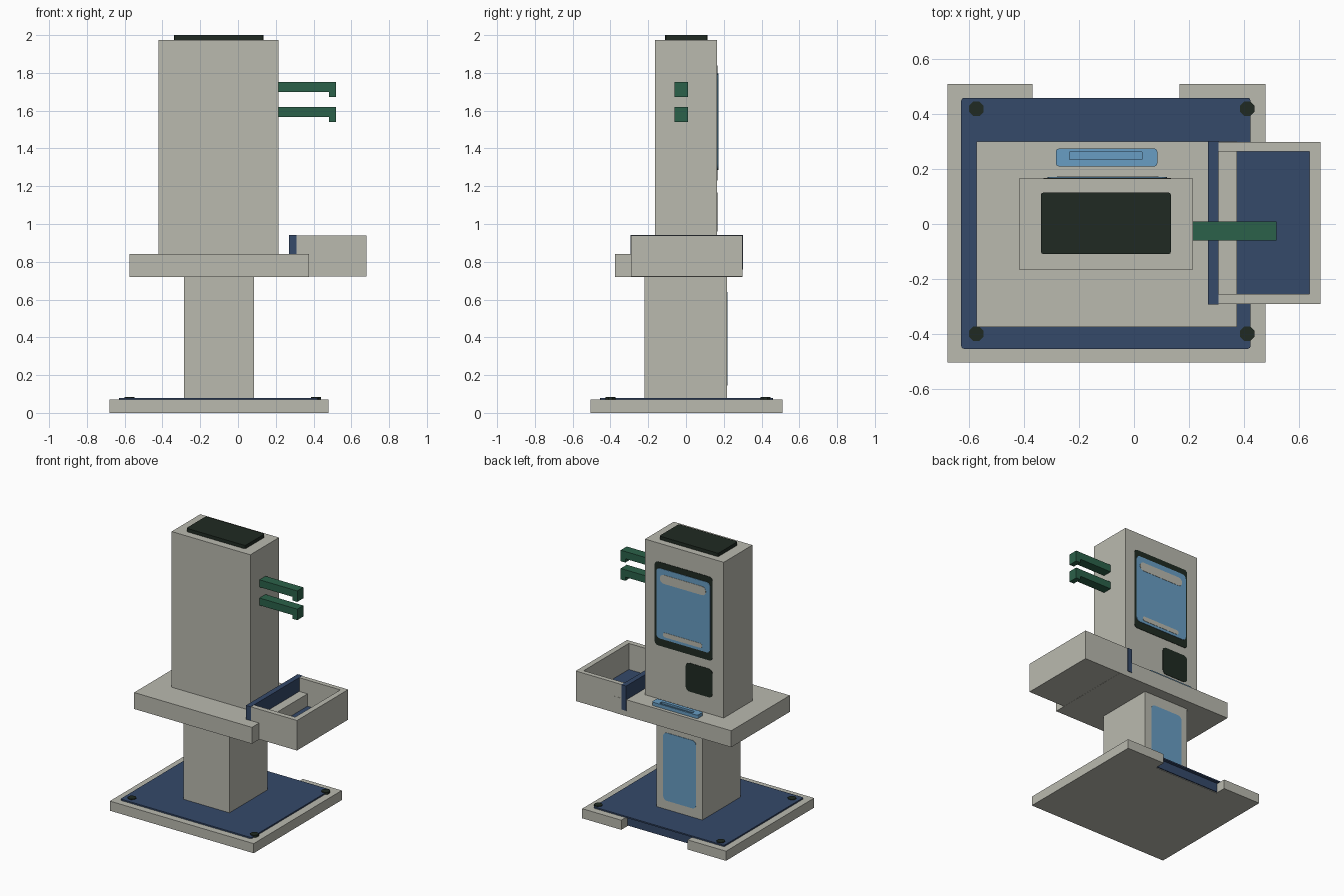
import bpy, bmesh, math
from mathutils import Vector

cube = bpy.data.objects.get("Cube")
if cube:
    bpy.data.objects.remove(cube, do_unlink=True)


def material(name, rgb):
    m = bpy.data.materials.new(name)
    m.use_nodes = True
    m.diffuse_color = (*rgb, 1)
    m.node_tree.nodes["Principled BSDF"].inputs["Base Color"].default_value = (*rgb, 1)
    return m


GREY = material("warm grey", (0.49, 0.49, 0.43))
NAVY = material("navy blue", (0.035, 0.067, 0.144))
BLACK = material("green black", (0.014, 0.023, 0.016))
SKY = material("light blue", (0.138, 0.337, 0.546))
GREEN = material("dark green", (0.024, 0.12, 0.067))


def finish(name, bm, mat):
    bmesh.ops.recalc_face_normals(bm, faces=bm.faces[:])
    me = bpy.data.meshes.new(name)
    bm.to_mesh(me)
    bm.free()
    me.materials.append(mat)
    ob = bpy.data.objects.new(name, me)
    bpy.context.collection.objects.link(ob)
    return ob


def prism(name, mat, outline, lo, hi, axis="z"):
    """Extrude a flat outline from lo to hi along z or y."""
    bm = bmesh.new()
    if axis == "z":
        place, step = (lambda a, b: (a, b, lo)), Vector((0, 0, hi - lo))
    else:
        place, step = (lambda a, b: (a, lo, b)), Vector((0, hi - lo, 0))
    face = bm.faces.new([bm.verts.new(place(a, b)) for a, b in outline])
    out = bmesh.ops.extrude_face_region(bm, geom=[face])
    bmesh.ops.translate(bm, vec=step,
                        verts=[v for v in out["geom"] if isinstance(v, bmesh.types.BMVert)])
    return finish(name, bm, mat)


def rect(a0, a1, b0, b1, r=0.0, steps=4):
    """Rectangle outline, with rounded corners when r is given."""
    if not r:
        return [(a0, b0), (a1, b0), (a1, b1), (a0, b1)]
    pts = []
    corners = [(a1 - r, b1 - r), (a0 + r, b1 - r), (a0 + r, b0 + r), (a1 - r, b0 + r)]
    for k, (ca, cb) in enumerate(corners):
        for i in range(steps + 1):
            t = (k + i / steps) * math.pi / 2
            pts.append((ca + r * math.cos(t), cb + r * math.sin(t)))
    return pts


def box(name, mat, x, y, z):
    return prism(name, mat, rect(*x, *y), *z)


# Base with a notch in the back edge, and the mat on it
prism("base", GREY, [(-0.68, -0.505), (0.48, -0.505), (0.48, 0.51), (0.165, 0.51),
                     (0.165, 0.43), (-0.37, 0.43), (-0.37, 0.51), (-0.68, 0.51)], 0, 0.07)
box("notch_plate", NAVY, (-0.369, 0.164), (0.43, 0.438), (0.004, 0.07))
prism("floor_mat", NAVY, rect(-0.63, 0.425, -0.455, 0.46, 0.01, 2), 0.07, 0.08)

# Bolts at the mat corners
for side, x in (("right", -0.575), ("left", 0.413)):
    for end, y in (("front", -0.4), ("back", 0.42)):
        ring = [(x + 0.029 * math.cos(math.radians(22.5 + 45 * i)),
                 y + 0.029 * math.sin(math.radians(22.5 + 45 * i))) for i in range(8)]
        prism(f"bolt_{end}_{side}", BLACK, ring, 0.066, 0.085)

# Lower column, table and tower
box("lower_column", GREY, (-0.285, 0.085), (-0.22, 0.218), (0.075, 0.73))
box("table", GREY, (-0.575, 0.375), (-0.375, 0.3), (0.72, 0.84))
box("tower", GREY, (-0.42, 0.215), (-0.165, 0.165), (0.835, 1.975))
prism("top_cap", BLACK, rect(-0.34, 0.135, -0.11, 0.115, 0.01, 2), 1.97, 2.0)

# Side tray and its divider
box("tray_bottom", GREY, (0.37, 0.66), (-0.28, 0.28), (0.721, 0.74))
box("tray_liner", NAVY, (0.37, 0.645), (-0.26, 0.27), (0.738, 0.75))
box("tray_front_wall", GREY, (0.305, 0.68), (-0.292, -0.255), (0.721, 0.94))
box("tray_back_wall", GREY, (0.305, 0.68), (0.265, 0.299), (0.721, 0.94))
box("tray_side_wall", GREY, (0.64, 0.68), (-0.256, 0.266), (0.721, 0.94))
box("tray_divider", NAVY, (0.27, 0.309), (-0.294, 0.303), (0.76, 0.941))

# Hooked arms on the tower side
for name, z in (("upper_arm", 1.753), ("lower_arm", 1.62)):
    profile = [(0.21, z), (0.52, z), (0.52, z - 0.08), (0.482, z - 0.08),
               (0.482, z - 0.053), (0.21, z - 0.053)]
    prism(name, GREEN, profile, -0.06, 0.01, "y")

# Screen, bars and reader on the tower back
prism("screen_frame", BLACK, rect(-0.33, 0.135, 1.23, 1.84, 0.025), 0.16, 0.168, "y")
prism("screen", SKY, rect(-0.315, 0.12, 1.285, 1.797, 0.03), 0.165, 0.171, "y")
prism("screen_upper_bar", GREY, rect(-0.28, 0.09, 1.693, 1.757, 0.03), 0.167, 0.173, "y")
prism("screen_lower_bar", GREY, rect(-0.25, 0.065, 1.305, 1.338, 0.015), 0.167, 0.173, "y")
prism("reader_panel", BLACK, rect(-0.33, -0.115, 0.96, 1.168, 0.03), 0.16, 0.168, "y")

# Panel on the lower column back
prism("column_panel", SKY, rect(-0.235, 0.03, 0.145, 0.64, 0.03), 0.214, 0.221, "y")

# Slotted strip on the table, behind the tower
strip = prism("slot_strip", SKY, rect(-0.285, 0.085, 0.21, 0.275, 0.012), 0.835, 0.865)
cutter = box("slot_cutter", SKY, (-0.235, 0.03), (0.235, 0.262), (0.852, 0.9))
cutter.hide_render = True
cutter.hide_viewport = True
cut = strip.modifiers.new("slot", "BOOLEAN")
cut.operation = "DIFFERENCE"
cut.solver = "EXACT"
cut.object = cutter
